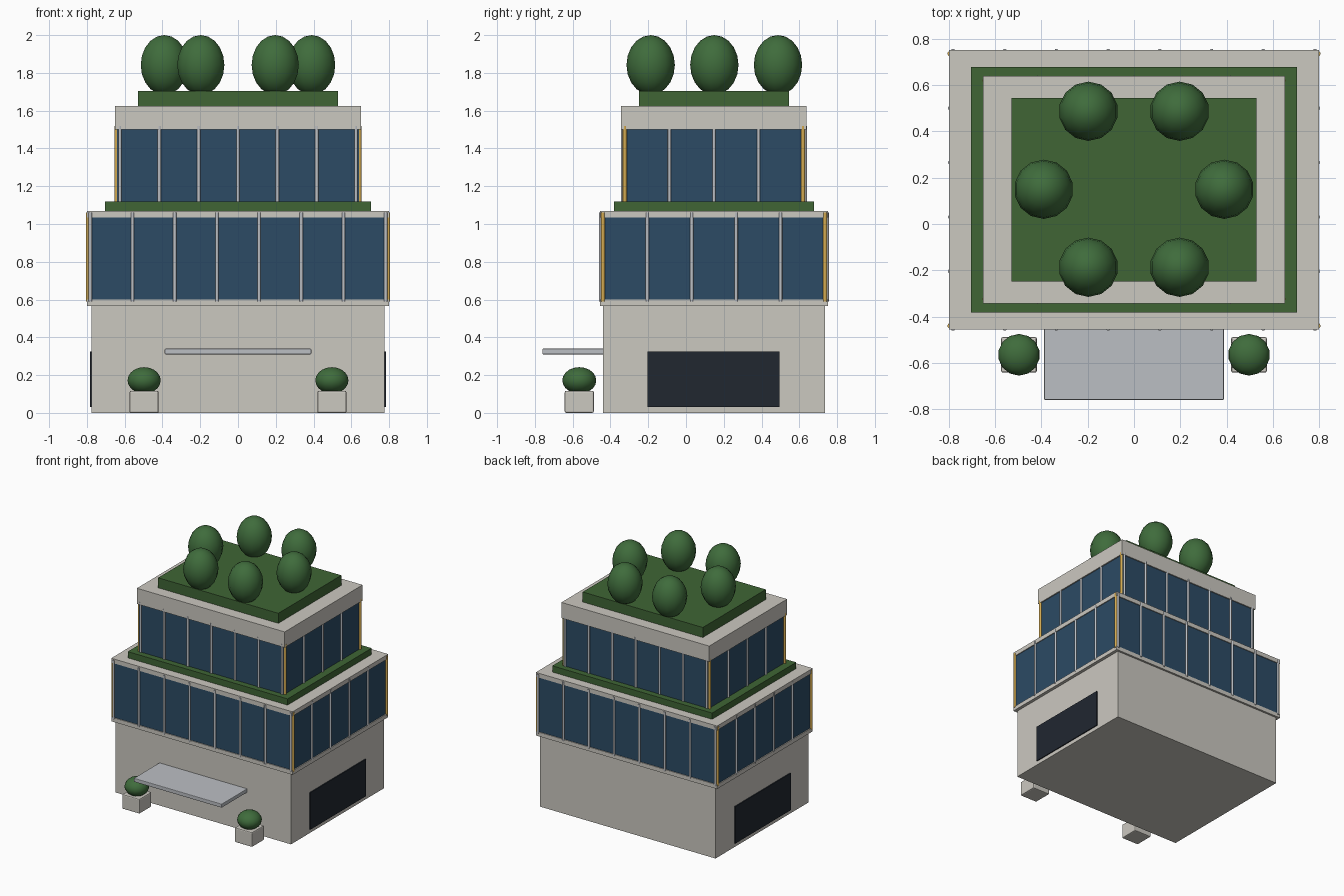
import bpy
from math import pi

if "Cube" in bpy.data.objects:
    bpy.data.objects.remove(bpy.data.objects["Cube"])

CY = 0.148  # building centre in y


def mat(name, r, g, b):
    m = bpy.data.materials.new(name)
    m.diffuse_color = (r, g, b, 1)
    m.use_nodes = True
    m.node_tree.nodes["Principled BSDF"].inputs["Base Color"].default_value = m.diffuse_color
    return m


STONE = mat("stone", 0.60, 0.58, 0.53)
GLASS = mat("blue_glass", 0.025, 0.07, 0.13)
DARK = mat("dark_glass", 0.015, 0.02, 0.03)
GRASS = mat("grass", 0.05, 0.13, 0.035)
LEAF = mat("leaf", 0.05, 0.15, 0.045)
METAL = mat("metal", 0.5, 0.52, 0.55)
GOLD = mat("gold", 0.65, 0.40, 0.08)


def box(name, hx, hy, z0, z1, m, x=0, y=CY, bevel=0):
    bpy.ops.mesh.primitive_cube_add(size=1, location=(x, y, (z0 + z1) / 2))
    o = bpy.context.object
    o.name = name
    o.scale = (2 * hx, 2 * hy, z1 - z0)
    bpy.ops.object.transform_apply(location=False, rotation=False, scale=True)
    o.data.materials.append(m)
    if bevel:
        b = o.modifiers.new("bevel", 'BEVEL')
        b.width = bevel
        b.segments = 2
    return o


def ball(name, x, y, z, r, rz):
    bpy.ops.mesh.primitive_uv_sphere_add(segments=14, ring_count=10, radius=1, location=(x, y, z))
    o = bpy.context.object
    o.name = name
    o.scale = (r, r, rz)
    bpy.ops.object.shade_smooth()
    o.data.materials.append(LEAF)


def rod(name, x, y, z0, z1, r, m):
    bpy.ops.mesh.primitive_cylinder_add(vertices=10, radius=r, depth=z1 - z0,
                                        location=(x, y, (z0 + z1) / 2))
    o = bpy.context.object
    o.name = name
    bpy.ops.object.shade_smooth_by_angle(angle=pi / 4)
    o.data.materials.append(m)


def mullions(name, hx, hy, nx, ny, ex, ey, z0, z1):
    """Rods on all four faces; the end rods of the side faces are gold."""
    for s in (-1, 1):
        for i in range(nx + 1):
            rod(name + "_mullion", -ex + 2 * ex * i / nx, CY + s * hy, z0, z1, 0.009, METAL)
        for i in range(ny + 1):
            end = i in (0, ny)
            rod(name + ("_corner_post" if end else "_mullion"), s * hx,
                CY - ey + 2 * ey * i / ny, z0, z1, 0.011 if end else 0.009,
                GOLD if end else METAL)


# Ground floor with side windows
box("ground_floor", 0.775, 0.587, 0, 0.57, STONE)
for s in (-1, 1):
    box("side_window", 0.01, 0.35, 0.03, 0.325, DARK, x=s * 0.773, y=0.145)

# Middle storey
box("middle_floor_slab", 0.80, 0.603, 0.567, 0.60, STONE)
box("middle_glazing", 0.793, 0.596, 0.60, 1.035, GLASS)
box("middle_roof_slab", 0.80, 0.603, 1.035, 1.07, STONE)
mullions("middle", 0.795, 0.60, 7, 5, 0.782, 0.588, 0.59, 1.06)
box("terrace_planting", 0.705, 0.53, 1.07, 1.12, GRASS)

# Upper storey
box("upper_glazing", 0.642, 0.482, 1.12, 1.50, GLASS)
box("upper_roof_slab", 0.652, 0.491, 1.50, 1.625, STONE)
mullions("upper", 0.643, 0.484, 6, 4, 0.625, 0.472, 1.12, 1.52)
box("roof_lawn", 0.53, 0.397, 1.625, 1.705, GRASS)

# Roof trees
for s in (-1, 1):
    ball("roof_tree", s * 0.39, 0.15, 1.842, 0.128, 0.158)
    for t in (-1, 1):
        ball("roof_tree", s * 0.197, 0.15 + t * 0.337, 1.842, 0.128, 0.158)

# Entrance canopy and planters
box("entrance_canopy", 0.388, 0.165, 0.31, 0.34, METAL, y=-0.595, bevel=0.004)
for s in (-1, 1):
    box("planter", 0.077, 0.077, 0, 0.117, STONE, x=s * 0.497, y=-0.565, bevel=0.008)
    ball("planter_bush", s * 0.497, -0.565, 0.172, 0.09, 0.07)
